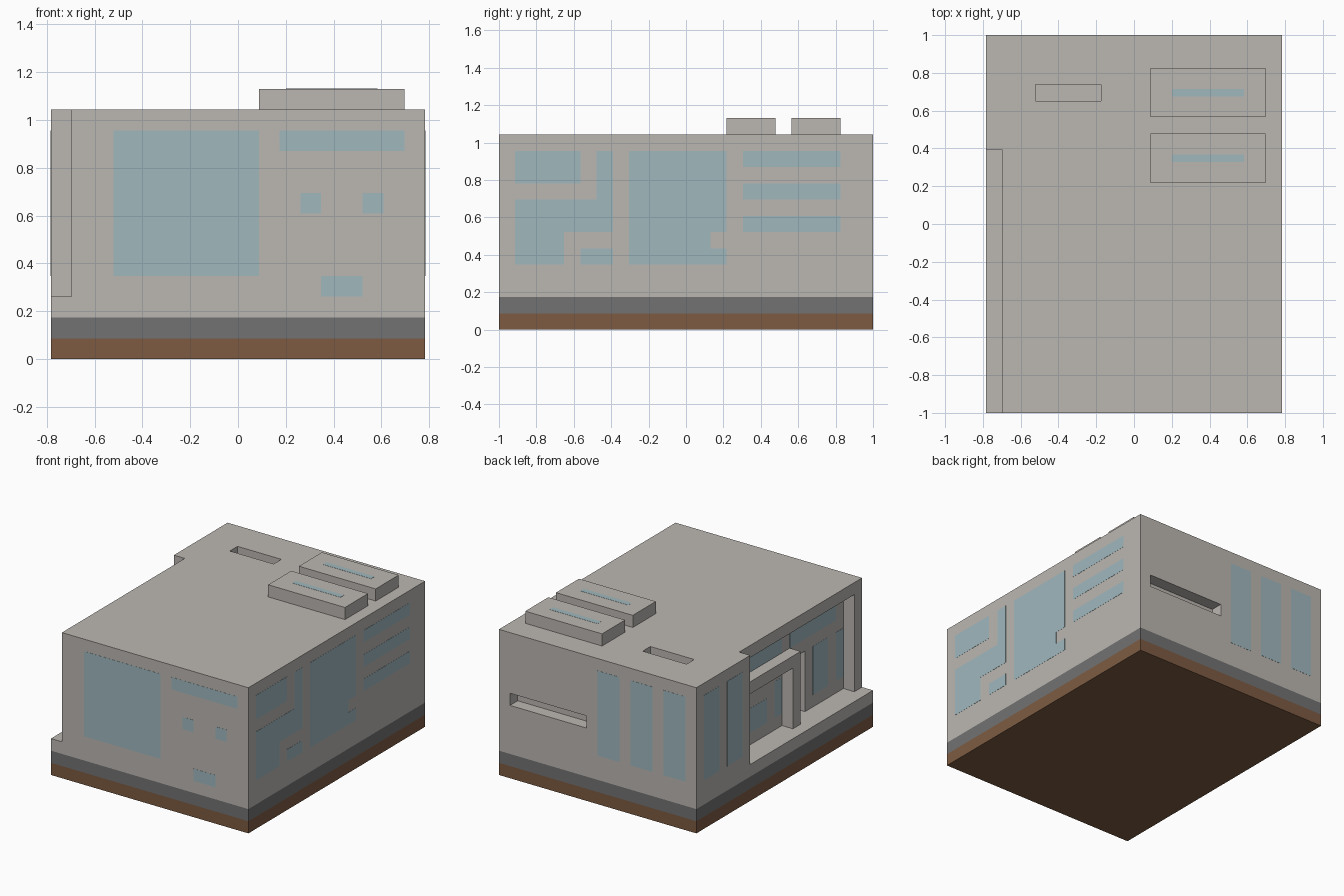
import bpy

if "Cube" in bpy.data.objects:
    bpy.data.objects.remove(bpy.data.objects["Cube"])

U = 2 / 23            # one building module
NX, NY = 18, 23       # footprint in modules
T = 0.05              # glass plate thickness in modules


def material(name, rgb):
    m = bpy.data.materials.new(name)
    m.diffuse_color = (*rgb, 1)
    m.use_nodes = True
    m.node_tree.nodes["Principled BSDF"].inputs["Base Color"].default_value = m.diffuse_color
    return m


CONCRETE = material("concrete", (0.50, 0.475, 0.445))
GLASS = material("pale_blue_glass", (0.35, 0.48, 0.515))
STONE = material("dark_grey_stone", (0.17, 0.17, 0.17))
EARTH = material("brown_earth", (0.205, 0.105, 0.055))


def box(name, x, y, z, mat):
    """Box given by its (min, max) module range on each axis."""
    lo = [(x[0] - NX / 2) * U, (y[0] - NY / 2) * U, z[0] * U]
    hi = [(x[1] - NX / 2) * U, (y[1] - NY / 2) * U, z[1] * U]
    bpy.ops.mesh.primitive_cube_add(size=1)
    ob = bpy.context.object
    ob.name = name
    for v in ob.data.vertices:
        v.co = [hi[i] if v.co[i] > 0 else lo[i] for i in range(3)]
    ob.data.materials.append(mat)
    return ob


def cut(target, x, y, z):
    cutter = box("cutter", x, y, z, CONCRETE)
    cutter.hide_render = True
    mod = target.modifiers.new("cut", 'BOOLEAN')
    mod.operation = 'DIFFERENCE'
    mod.solver = 'EXACT'
    mod.object = cutter
    bpy.context.view_layer.objects.active = target
    bpy.ops.object.modifier_apply(modifier=mod.name)
    bpy.data.objects.remove(cutter)


# Foundation layers
box("earth_base", (0, NX), (0, NY), (0, 1), EARTH)
box("stone_plinth", (0, NX), (0, NY), (1, 2), STONE)

# Main building with side terrace, porch, doorway and slots
body = box("building", (0, NX), (0, NY), (2, 12), CONCRETE)
cut(body, (-1, 1), (-1, 16), (3, 13))        # side terrace
cut(body, (0.5, 2), (1, 16), (3, 11))        # porch under the roof edge
cut(body, (1.5, 3), (6, 8), (3, 8))          # doorway
cut(body, (3, 7), (19, 20), (11, 13))        # roof slot
cut(body, (10, 17), (22, 24), (6, 7))        # rear slot

# Porch frame
box("porch_beam", (1, 2), (8, 16), (8, 9), CONCRETE)
box("porch_post", (1, 2), (8, 9), (3, 8), CONCRETE)

# Roof units with a glass strip on top
for y0 in (14, 18):
    box("roof_unit", (10, 17), (y0, y0 + 3), (12, 13), CONCRETE)
    box("roof_glass_strip", (11.3, 15.7), (y0 + 1.27, y0 + 1.73), (12.9, 13 + T / 4), GLASS)

# Front windows: (x range, z range)
for x, z in [((3, 10), (4, 11)), ((11, 17), (10, 11)), ((12, 13), (7, 8)),
             ((15, 16), (7, 8)), ((13, 15), (3, 4))]:
    box("front_window", x, (-T / 4, T), z, GLASS)

# Right windows: (y range, z range)
for y, z in [((1, 5), (9, 11)), ((6, 7), (8, 11)), ((1, 7), (6, 8)), ((1, 4), (4, 6)),
             ((5, 7), (4, 5)), ((8, 14), (6, 11)), ((8, 13), (5, 6)), ((8, 14), (4, 5)),
             ((15, 21), (10, 11)), ((15, 21), (8, 9)), ((15, 21), (6, 7))]:
    box("right_window", (NX - T, NX + T / 4), y, z, GLASS)

# Tall rear windows
for x0 in (1, 4, 7):
    box("rear_window", (x0, x0 + 2), (NY - T, NY + T / 4), (4, 11), GLASS)

# Tall left windows
for y0 in (17, 20):
    box("left_window", (-T / 4, T), (y0, y0 + 2), (4, 11), GLASS)

# Porch windows on the recessed wall
for y, z in [((2, 8), (9, 11)), ((9, 15), (9, 11)), ((3, 5), (4, 8)), ((1, 2), (4, 8)),
             ((11, 14), (4, 6)), ((9, 10), (4, 7))]:
    box("porch_window", (2 - T / 4, 2 + T), y, z, GLASS)
